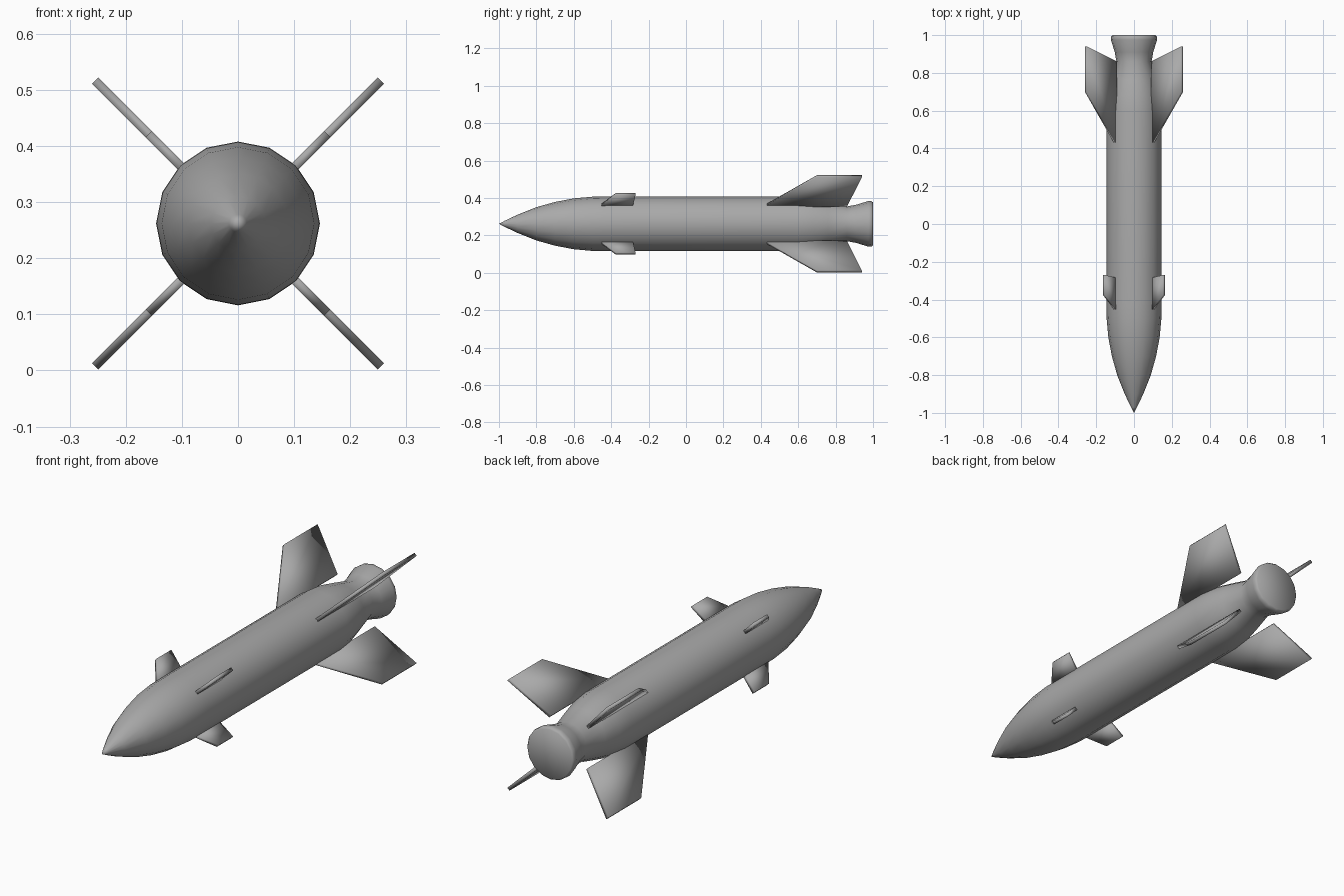
import bpy
import bmesh
from math import cos, sin, pi
from mathutils import Matrix, Vector

AXIS_Z = 0.262
SIDES = 16

if "Cube" in bpy.data.objects:
    bpy.data.objects.remove(bpy.data.objects["Cube"], do_unlink=True)

# Single grey paint
grey = bpy.data.materials.new("plain_grey")
grey.use_nodes = True
colour = (0.4, 0.4, 0.4, 1)
grey.diffuse_color = colour
grey.node_tree.nodes["Principled BSDF"].inputs["Base Color"].default_value = colour


def finish(bm, name):
    bmesh.ops.recalc_face_normals(bm, faces=bm.faces)
    for face in bm.faces:
        face.smooth = True
    mesh = bpy.data.meshes.new(name)
    bm.to_mesh(mesh)
    bm.free()
    mesh.materials.append(grey)
    obj = bpy.data.objects.new(name, mesh)
    obj.location.z = AXIS_Z
    bpy.context.collection.objects.link(obj)
    return obj


def lathe(name, profile):
    """Revolve (y, radius) pairs around the long axis, closing both ends."""
    bm = bmesh.new()
    tip = bm.verts.new((0, profile[0][0], 0))
    rings = []
    for y, r in profile[1:]:
        rings.append([bm.verts.new((r * cos(2 * pi * i / SIDES), y,
                                    r * sin(2 * pi * i / SIDES)))
                      for i in range(SIDES)])
    for i in range(SIDES):
        j = (i + 1) % SIDES
        bm.faces.new((tip, rings[0][i], rings[0][j]))
        for a, b in zip(rings, rings[1:]):
            bm.faces.new((a[i], a[j], b[j], b[i]))
    bm.faces.new(rings[-1])
    return finish(bm, name)


def fin(name, outline, thickness, angle):
    """Flat plate from (y, radius) corners, turned around the long axis."""
    bm = bmesh.new()
    face = bm.faces.new([bm.verts.new((r, y, -thickness / 2)) for y, r in outline])
    side = bmesh.ops.extrude_face_region(bm, geom=[face])
    moved = [v for v in side["geom"] if isinstance(v, bmesh.types.BMVert)]
    bmesh.ops.translate(bm, verts=moved, vec=Vector((0, 0, thickness)))
    bmesh.ops.rotate(bm, verts=bm.verts, matrix=Matrix.Rotation(angle, 3, "Y"))
    return finish(bm, name)


# Body: pointed nose, straight tube, tapered tail and flared nozzle
lathe("body", [
    (-1.0, 0), (-0.97, 0.016), (-0.9, 0.049), (-0.8, 0.089), (-0.7, 0.117),
    (-0.6, 0.136), (-0.5, 0.145), (-0.42, 0.146), (0.6, 0.146), (0.68, 0.138),
    (0.76, 0.119), (0.86, 0.093), (0.91, 0.102), (0.975, 0.122), (0.992, 0.121),
    (1.0, 0.114),
])

# Four tail fins and four small front fins on the diagonals
tail_outline = [(0.42, 0.135), (0.70, 0.36), (0.94, 0.36), (0.86, 0.135)]
front_outline = [(-0.46, 0.135), (-0.375, 0.225), (-0.27, 0.225), (-0.285, 0.135)]
places = ["lower_left", "lower_right", "upper_right", "upper_left"]
for k, place in enumerate(places):
    turn = pi / 4 + k * pi / 2
    fin("tail_fin_" + place, tail_outline, 0.0155, turn)
    fin("front_fin_" + place, front_outline, 0.0155, turn)
